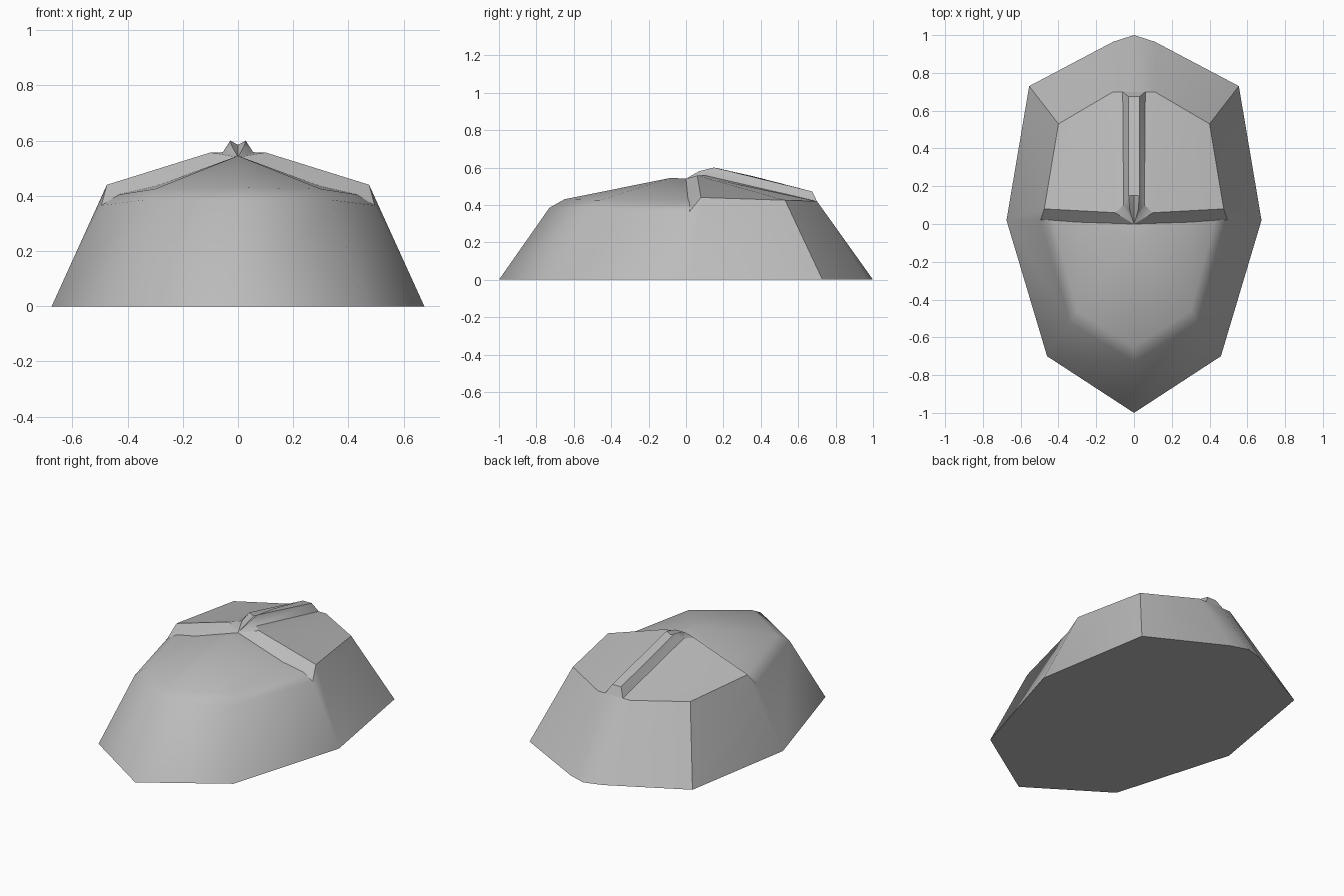
import bpy
import bmesh

cube = bpy.data.objects.get("Cube")
if cube:
    bpy.data.objects.remove(cube, do_unlink=True)

grey = bpy.data.materials.new("stone_grey")
grey.use_nodes = True
colour = (0.5, 0.5, 0.5, 1)
grey.diffuse_color = colour
grey.node_tree.nodes["Principled BSDF"].inputs["Base Color"].default_value = colour

# Landmarks of the left half
points = {
    # ground outline
    "tip": (0, -1, 0), "fore": (.46, -.70, 0), "side": (.675, .02, 0),
    "hind": (.555, .73, 0), "heel": (.11, .965, 0), "end": (0, 1, 0),
    # front hood: shoulder, brow and crown
    "tip_rim": (0, -.73, .385), "fore_rim": (.34, -.52, .385), "side_rim": (.495, .02, .365),
    "tip_brow": (0, -.65, .43), "fore_brow": (.30, -.46, .425), "side_brow": (.43, .02, .405),
    "crown": (0, -.08, .545), "mid_brow": (.30, .01, .435), "peak": (0, 0, .54),
    # raised back plate
    "step_in": (.10, .06, .557), "step_out": (.475, .08, .44),
    "plate_out": (.40, .53, .425), "plate_back": (.11, .70, .42),
    # central ridge
    "root": (.055, .10, .558), "root_back": (.06, .70, .42),
    "horn": (.028, .15, .60), "horn_back": (.03, .675, .472),
    "horn_front": (.022, .07, .58),
    "groove": (0, .15, .585), "groove_end": (0, .36, .553),
    "ridge_back": (0, .675, .472), "ridge_foot": (0, .70, .42),
}

# Faces by region; borders between regions are creased
regions = {
    "shell": ["tip fore fore_rim tip_rim", "fore side side_rim fore_rim",
              "tip_rim fore_rim fore_brow tip_brow", "fore_rim side_rim side_brow fore_brow",
              "tip_brow fore_brow crown", "fore_brow side_brow mid_brow",
              "fore_brow mid_brow crown", "mid_brow peak crown",
              "side hind plate_out step_out", "side step_out side_rim"],
    "step": ["peak mid_brow step_in", "mid_brow side_brow step_out step_in",
             "side_brow side_rim step_out"],
    "plate": ["step_in step_out plate_out plate_back", "step_in plate_back root_back root"],
    "rear": ["hind heel plate_back plate_out", "heel end ridge_foot root_back plate_back"],
    "ridge_side": ["root root_back horn_back horn", "root horn horn_front",
                   "peak step_in root", "peak root horn_front"],
    "ridge_top": ["horn horn_back groove_end groove", "horn_back ridge_back groove_end"],
    "ridge_nose": ["peak horn_front groove", "horn_front horn groove"],
    "ridge_end": ["root_back ridge_foot ridge_back horn_back"],
}

bm = bmesh.new()
verts = {}
for name, (x, y, z) in points.items():
    left = bm.verts.new((x, y, z))
    verts[name] = (left, bm.verts.new((-x, y, z)) if x else left)

group = {}
for region, faces in regions.items():
    for corners in faces:
        names = corners.split()
        for side, order in ((0, names), (1, names[::-1])):
            group[bm.faces.new([verts[n][side] for n in order])] = region

# Flat underside
outline = ["tip", "fore", "side", "hind", "heel", "end"]
base = [verts[n][0] for n in outline] + [verts[n][1] for n in outline[-2:0:-1]]
group[bm.faces.new(base[::-1])] = "base"

for face in bm.faces:
    face.smooth = True
for edge in bm.edges:
    kinds = {group[f] for f in edge.link_faces}
    along_centre = all(abs(v.co.x) < 1e-6 for v in edge.verts)
    edge.smooth = len(kinds) == 1 and not (along_centre and kinds == {"ridge_nose"})
bmesh.ops.recalc_face_normals(bm, faces=bm.faces[:])

mesh = bpy.data.meshes.new("domed_shell")
bm.to_mesh(mesh)
bm.free()
mesh.materials.append(grey)
shell = bpy.data.objects.new("domed_shell", mesh)
bpy.context.collection.objects.link(shell)
